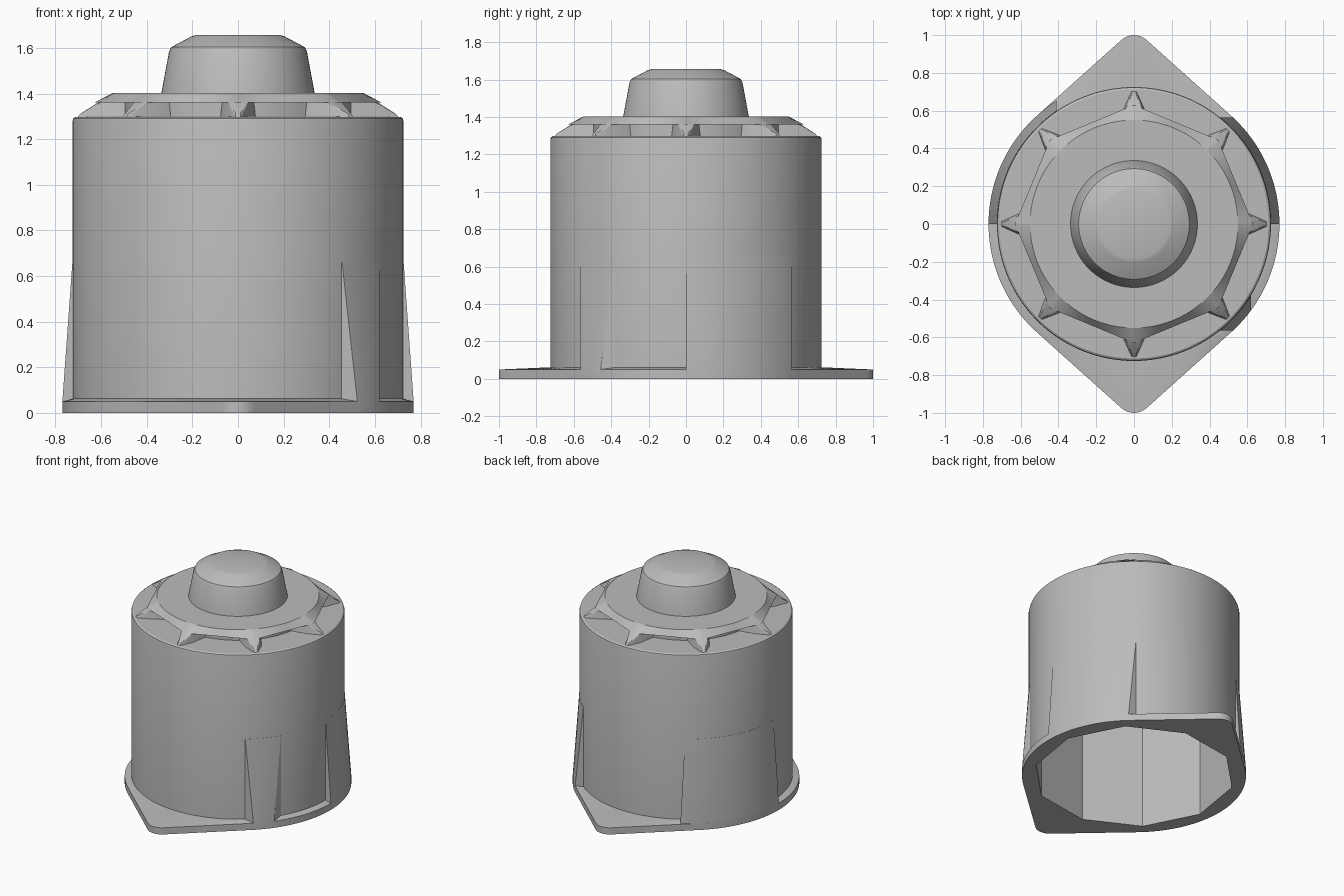
import bpy, bmesh
from math import sin, cos, acos, asin, sqrt, pi, radians, degrees, tau
from mathutils import Vector, Matrix

if "Cube" in bpy.data.objects:
    bpy.data.objects.remove(bpy.data.objects["Cube"])

grey = bpy.data.materials.new("plain grey")
grey.use_nodes = True
colour = (0.5, 0.5, 0.5, 1)
grey.diffuse_color = colour
grey.node_tree.nodes["Principled BSDF"].inputs["Base Color"].default_value = colour

BODY_R, FLANGE_R = 0.725, 0.77
TIP_Y, TIP_R = 0.9, 0.1


def finish(name, bm):
    bmesh.ops.remove_doubles(bm, verts=bm.verts, dist=1e-5)
    bmesh.ops.recalc_face_normals(bm, faces=bm.faces)
    mesh = bpy.data.meshes.new(name)
    bm.to_mesh(mesh)
    bm.free()
    mesh.materials.append(grey)
    obj = bpy.data.objects.new(name, mesh)
    bpy.context.collection.objects.link(obj)
    bpy.ops.object.select_all(action="DESELECT")
    obj.select_set(True)
    bpy.context.view_layer.objects.active = obj
    bpy.ops.object.shade_smooth_by_angle(angle=radians(25))
    return obj


def loft(name, rings, closed=True, ends=None, steps=360):
    """Sweep a profile round z; a radius may be a number or a function of angle.
    ends(radius) gives the start and end angle of a partial sweep."""
    bm = bmesh.new()
    count = steps if ends is None else steps + 1
    rows = []
    for radius, z in rings:
        start, stop = ends(radius) if ends else (0, tau)
        row = []
        for i in range(count):
            a = start + (stop - start) * i / steps
            r = radius(a) if callable(radius) else radius
            row.append(bm.verts.new((r * cos(a), r * sin(a), z)))
        rows.append(row)
    pairs = list(zip(rows, rows[1:]))
    if closed:
        pairs.append((rows[-1], rows[0]))
    for low, high in pairs:
        for i in range(steps):
            j = (i + 1) % count
            bm.faces.new((low[i], low[j], high[j], high[i]))
    if ends:
        bm.faces.new([row[0] for row in rows])
        bm.faces.new([row[-1] for row in rows])
    return finish(name, bm)


def polygon(radius, sides, turn=0):
    """Radius function of a regular polygon with a corner at angle turn."""
    half = pi / sides

    def at(a):
        return radius * cos(half) / cos((a - turn) % (2 * half) - half)
    return at


def flange_outline(a):
    """Round plate drawn out by tangents into two rounded lugs on y."""
    off = acos(min(1, abs(sin(a))))
    tangent = acos((FLANGE_R - TIP_R) / TIP_Y)
    tip_end = asin(TIP_R * sin(tangent) / sqrt(
        TIP_Y ** 2 + TIP_R ** 2 + 2 * TIP_Y * TIP_R * cos(tangent)))
    if off >= tangent:
        return FLANGE_R
    if off > tip_end:
        return FLANGE_R / cos(tangent - off)
    return TIP_Y * cos(off) + sqrt(TIP_R ** 2 - (TIP_Y * sin(off)) ** 2)


bore = polygon(0.69, 10, pi / 4)

# Mounting flange with two lugs
loft("mounting_flange", [(bore, 0), (flange_outline, 0), (flange_outline, 0.05),
                         (BODY_R, 0.062), (bore, 0.062)])

# Hollow drum with a softened top rim and a faceted bore
loft("drum_body", [(0, 1.24), (bore, 1.24), (bore, 0.055), (BODY_R, 0.055),
                   (BODY_R, 1.28), (0.722, 1.291), (0.712, 1.298), (0, 1.30)],
     closed=False)

# Tapered skirt pieces, their ends cut along straight planes
skirt_profile = [(0.70, 0.01), (FLANGE_R, 0.01), (FLANGE_R, 0.05),
                 (BODY_R + 0.001, 0.66), (0.70, 0.66)]
skirts = {
    "skirt_back_left": lambda r: (0, asin(0.565 / r)),
    "skirt_back_right": lambda r: (acos(-0.41 / r), pi),
    "skirt_front_left": lambda r: (-asin(0.565 / r), -acos(0.62 / r)),
}
for name, ends in skirts.items():
    loft(name, skirt_profile, ends=ends, steps=40)

# Vent cap: recessed neck under a plate that goes from octagon to circle
loft("vent_cap", [(0, 1.295), (0.50, 1.295), (0.50, 1.36),
                  (polygon(0.63, 8), 1.36), (0.55, 1.402), (0, 1.402)], closed=False)

# Eight pointed ribs between the vents
for i in range(8):
    bm = bmesh.new()
    for side in (-1, 1):
        for x, y, z in ((0.48, 0.08, 1.295), (0.48, 0.07, 1.38), (0.61, 0.055, 1.295),
                        (0.60, 0.045, 1.362), (0.55, 0.02, 1.40), (0.705, 0.012, 1.295),
                        (0.69, 0.010, 1.312)):
            bm.verts.new((x, y * side, z))
    bmesh.ops.convex_hull(bm, input=bm.verts)
    bmesh.ops.rotate(bm, verts=bm.verts, matrix=Matrix.Rotation(i * tau / 8, 3, "Z"))
    finish(f"vent_rib_{i + 1}", bm)

# Conical knob with a chamfered top
loft("top_knob", [(0, 1.39), (0.338, 1.39), (0.336, 1.402), (0.302, 1.585), (0.293, 1.603),
                  (0.205, 1.65), (0.185, 1.656), (0, 1.656)], closed=False, steps=96)
